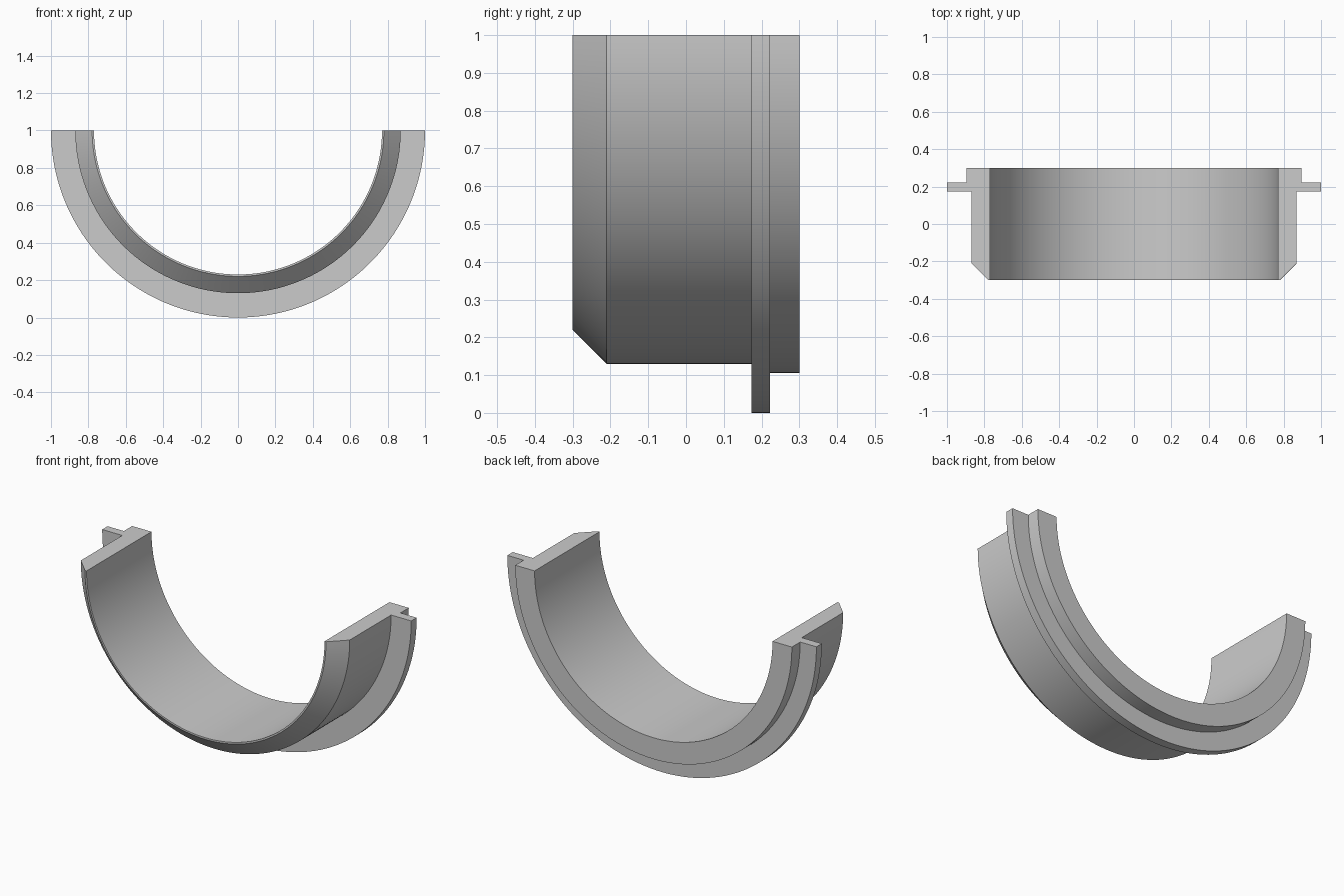
import bpy
import bmesh
import math
from mathutils import Vector

cube = bpy.data.objects.get("Cube")
if cube:
    bpy.data.objects.remove(cube, do_unlink=True)

SEGMENTS = 96
AXIS_HEIGHT = 1.0

# Closed section of the half ring: (radius, y)
SECTION = [
    (0.77, -0.30), (0.78, -0.30), (0.87, -0.21),   # chamfered front lip
    (0.87, 0.173), (1.0, 0.173), (1.0, 0.223),     # thin flange
    (0.895, 0.223), (0.895, 0.30), (0.77, 0.30),   # rear collar
]

# Plain grey material
grey = bpy.data.materials.new("plain grey")
grey.use_nodes = True
colour = (0.6, 0.6, 0.6, 1.0)
grey.diffuse_color = colour
grey.node_tree.nodes["Principled BSDF"].inputs["Base Color"].default_value = colour

# Sweep the section half a turn below the axis; the end caps stay flat
bm = bmesh.new()
rings = []
for i in range(SEGMENTS + 1):
    angle = math.pi * i / SEGMENTS
    rings.append([bm.verts.new(Vector((r * math.cos(angle), y,
                                       AXIS_HEIGHT - r * math.sin(angle))))
                  for r, y in SECTION])
count = len(SECTION)
for a, b in zip(rings, rings[1:]):
    for j in range(count):
        k = (j + 1) % count
        bm.faces.new((a[j], a[k], b[k], b[j]))
bm.faces.new(rings[0])
bm.faces.new(rings[-1])
bmesh.ops.recalc_face_normals(bm, faces=bm.faces)

mesh = bpy.data.meshes.new("flanged_half_ring")
bm.to_mesh(mesh)
bm.free()
mesh.materials.append(grey)
ring = bpy.data.objects.new("flanged_half_ring", mesh)
bpy.context.collection.objects.link(ring)

# Smooth curved surfaces with sharp section corners
bpy.ops.object.select_all(action='DESELECT')
ring.select_set(True)
bpy.context.view_layer.objects.active = ring
bpy.ops.object.shade_smooth_by_angle(angle=math.radians(30))
